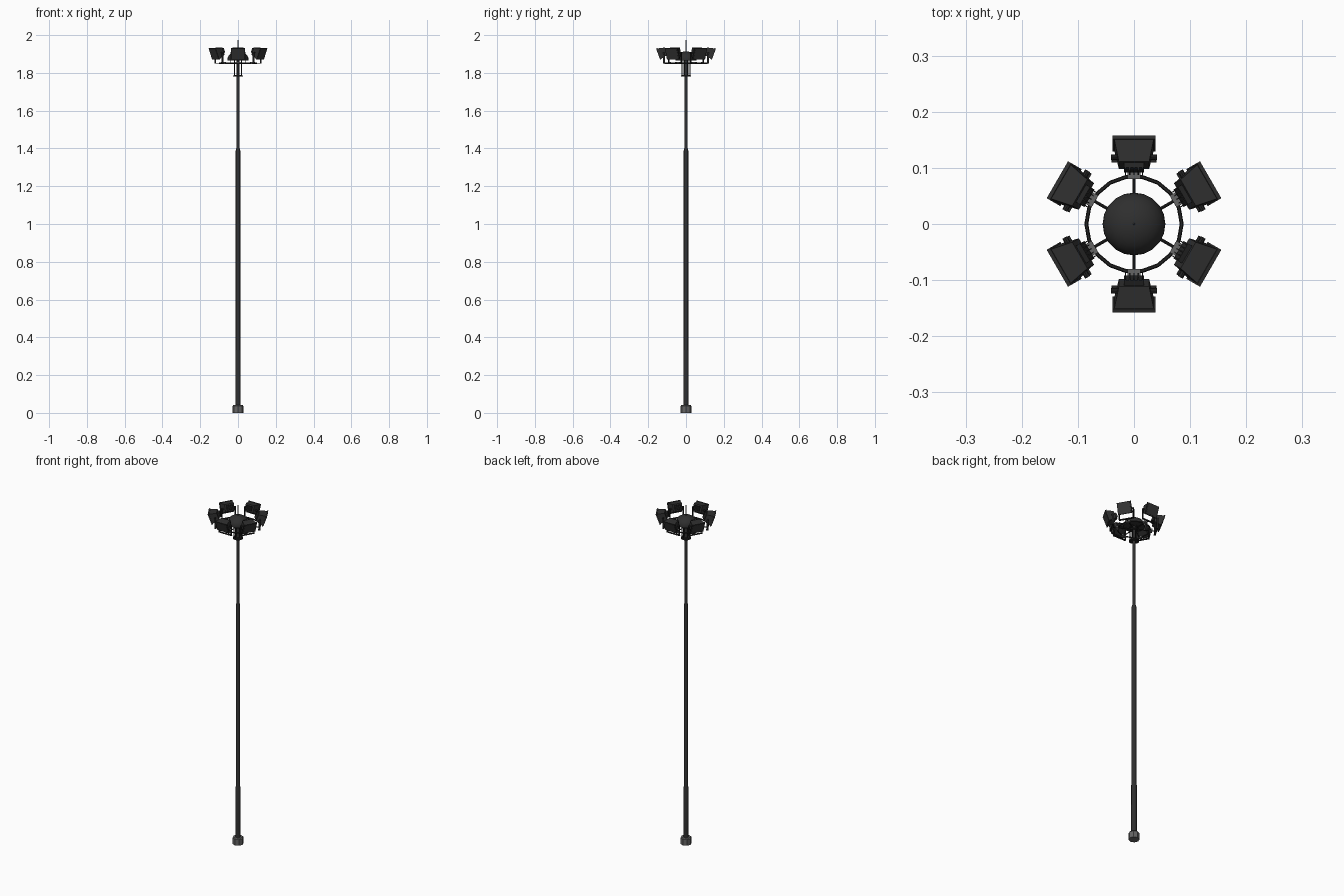
import bpy, bmesh, math
from mathutils import Vector, Matrix

if "Cube" in bpy.data.objects:
    bpy.data.objects.remove(bpy.data.objects["Cube"])


def material(name, v):
    m = bpy.data.materials.new(name)
    m.diffuse_color = (v, v, v, 1)
    m.use_nodes = True
    m.node_tree.nodes["Principled BSDF"].inputs["Base Color"].default_value = m.diffuse_color
    return m


DARK = material("charcoal metal", 0.028)
BLACK = material("black bracket metal", 0.018)
LENS = material("dark lens glass", 0.035)
GRAY = material("mid gray metal", 0.13)


def finish(name, bm, mat, matrix=Matrix(), smooth=False):
    bmesh.ops.recalc_face_normals(bm, faces=bm.faces)
    bm.transform(matrix)
    me = bpy.data.meshes.new(name)
    bm.to_mesh(me)
    bm.free()
    me.materials.append(mat)
    ob = bpy.data.objects.new(name, me)
    bpy.context.collection.objects.link(ob)
    if smooth:
        bpy.context.view_layer.objects.active = ob
        ob.select_set(True)
        bpy.ops.object.shade_smooth_by_angle(angle=math.radians(35))
        ob.select_set(False)
    return ob


def lathe(name, profile, sides, mat, smooth=True, closed=False):
    """Spin a list of (radius, z) around the z axis."""
    bm = bmesh.new()
    vs = [bm.verts.new((r, 0, z)) for r, z in profile]
    pairs = list(zip(vs, vs[1:])) + ([(vs[-1], vs[0])] if closed else [])
    es = [bm.edges.new(p) for p in pairs]
    bmesh.ops.spin(bm, geom=vs + es, axis=(0, 0, 1), cent=(0, 0, 0),
                   steps=sides, angle=math.tau)
    bmesh.ops.remove_doubles(bm, verts=bm.verts, dist=1e-5)
    return finish(name, bm, mat, smooth=smooth)


def loft(name, a, b, mat, matrix):
    """Tapered box between two rectangles (x, half width, half height)."""
    bm = bmesh.new()
    bmesh.ops.create_cube(bm, size=2)
    for v in bm.verts:
        x, w, h = a if v.co.x < 0 else b
        v.co = Vector((x, v.co.y * w, v.co.z * h))
    return finish(name, bm, mat, matrix)


def box(name, center, size, mat, matrix):
    x, y, z = center
    return loft(name, (-size[0] / 2, size[1] / 2, size[2] / 2),
                (size[0] / 2, size[1] / 2, size[2] / 2), mat,
                matrix @ Matrix.Translation((x, y, z)))


def rod(name, p, q, r, mat, matrix=Matrix(), sides=8):
    p, q = Vector(p), Vector(q)
    bm = bmesh.new()
    bmesh.ops.create_cone(bm, cap_ends=True, segments=sides, radius1=r,
                          radius2=r, depth=(q - p).length)
    rot = (q - p).to_track_quat('Z', 'Y').to_matrix().to_4x4()
    return finish(name, bm, mat, matrix @ Matrix.Translation((p + q) / 2) @ rot, True)


# Foot and stepped pole
lathe("base_block", [(0, 0), (.029, 0), (.029, .036), (.025, .041), (0, .041)], 8, GRAY, False)
lathe("pole", [(0, .03), (.0145, .03), (.0145, .325), (.012, .332), (.012, 1.39),
               (.0085, 1.402), (.0085, 1.875), (0, 1.875)], 16, DARK)

# Dome cap and spike
lathe("dome_cap", [(0, 1.866), (.056, 1.866)] +
      [(.056 * math.cos(a), 1.872 + .042 * math.sin(a))
       for a in [i * math.pi / 12 for i in range(7)]], 20, DARK)
lathe("spike", [(0, 1.90), (.002, 1.90), (.0015, 1.97), (0, 2.0)], 8, GRAY)

# Collars on the pole and lamp ring
for z in (1.784, 1.85):
    lathe("pole_collar", [(.008, z - .004), (.020, z - .004), (.020, z + .004),
                          (.008, z + .004)], 16, BLACK, closed=True)
lathe("lower_hoop", [(.023, 1.780), (.027, 1.780), (.027, 1.786), (.023, 1.786)],
      18, BLACK, closed=True)
lathe("lamp_ring", [(.085 + .0035 * math.cos(i * math.pi / 3), 1.851 + .0035 * math.sin(i * math.pi / 3))
                    for i in range(6)], 18, BLACK, closed=True)

# Six arms, each with a yoke and tilted floodlight
TILT = math.radians(20)
for k in range(6):
    M = Matrix.Rotation(math.radians(30 + 60 * k), 4, 'Z')
    rod("radial_arm", (.008, 0, 1.851), (.115, 0, 1.851), .0028, BLACK, M)
    rod("upright_strut", (.022, 0, 1.782), (.022, 0, 1.868), .0025, BLACK, M)
    box("ring_clamp", (.088, 0, 1.852), (.015, .024, .012), GRAY, M)

    # U-shaped yoke
    box("yoke_bar", (.115, 0, 1.851), (.010, .080, .004), BLACK, M)
    for s in (-1, 1):
        box("yoke_side", (.117, s * .0385, 1.879), (.009, .003, .06), BLACK, M)
        rod("yoke_pivot", (.119, s * .026, 1.906), (.119, s * .041, 1.906), .005, BLACK, M)

    # Floodlight: local x points out through the lens
    L = M @ Matrix.Translation((.147, 0, 1.900)) @ Matrix.Rotation(TILT, 4, 'Y')
    loft("lamp_housing", (-.045, .027, .020), (-.007, .035, .029), DARK, L)
    box("lamp_rim", (-.0035, 0, 0), (.007, .076, .063), DARK, L)
    box("lamp_lens", (.0005, 0, 0), (.001, .066, .053), LENS, L)
    box("lamp_back_box", (-.049, 0, 0), (.010, .036, .026), BLACK, L)
    for i in range(-2, 3):
        box("cooling_fin", (-.056, i * .0075, 0), (.006, .002, .024), DARK, L)
